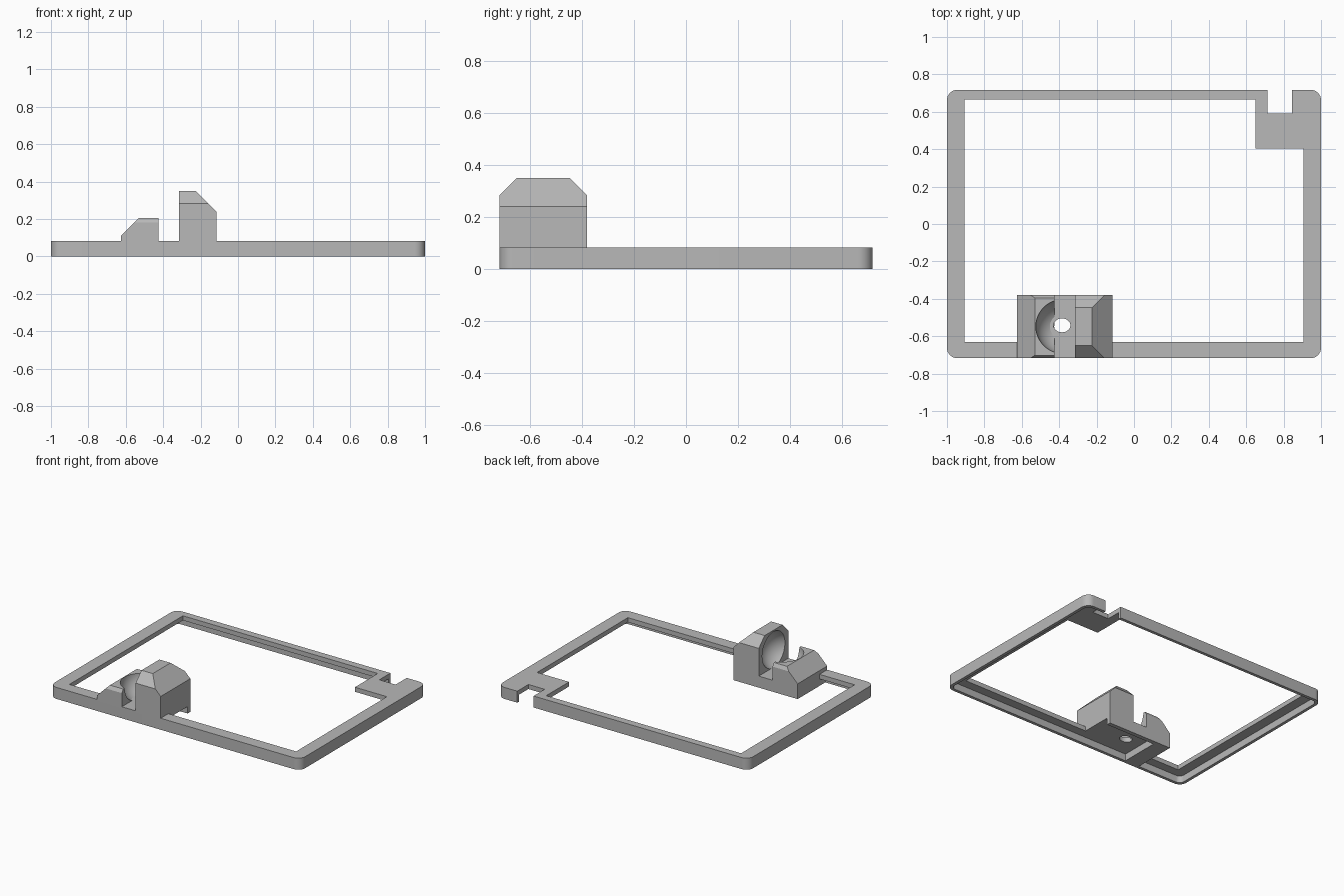
import bpy, bmesh, math
from mathutils import Vector

cube = bpy.data.objects.get("Cube")
if cube:
    bpy.data.objects.remove(cube, do_unlink=True)

GREY = (0.48, 0.48, 0.48, 1)
mat = bpy.data.materials.new("plain grey")
mat.use_nodes = True
mat.diffuse_color = GREY
bsdf = mat.node_tree.nodes["Principled BSDF"]
bsdf.inputs["Base Color"].default_value = GREY
bsdf.inputs["Roughness"].default_value = 0.7

HX, HY, TOP = 1.0, 0.717, 0.083      # frame half sizes and height
LIP = 0.05                           # underside of the top lip
WALL = 0.022
X0, X1, YF, YB = -0.625, -0.115, -HY, -0.38   # cradle footprint
SLOT0, SLOT1 = -0.425, -0.315


def make(name, bm):
    bmesh.ops.recalc_face_normals(bm, faces=bm.faces)
    me = bpy.data.meshes.new(name)
    bm.to_mesh(me)
    bm.free()
    me.materials.append(mat)
    ob = bpy.data.objects.new(name, me)
    bpy.context.collection.objects.link(ob)
    return ob


def prism(name, outline, z0, z1):
    bm = bmesh.new()
    face = bm.faces.new([bm.verts.new((x, y, z0)) for x, y in outline])
    new = bmesh.ops.extrude_face_region(bm, geom=[face])["geom"]
    verts = [g for g in new if isinstance(g, bmesh.types.BMVert)]
    bmesh.ops.translate(bm, verts=verts, vec=(0, 0, z1 - z0))
    return make(name, bm)


def rect(x0, x1, y0, y1):
    return [(x0, y0), (x1, y0), (x1, y1), (x0, y1)]


def rounded(hx, hy, r, steps=8):
    pts = []
    for q, (sx, sy) in enumerate([(-1, -1), (1, -1), (1, 1), (-1, 1)]):
        for i in range(steps + 1):
            a = math.pi + (q + i / steps) * math.pi / 2
            pts.append((sx * (hx - r) + r * math.cos(a),
                        sy * (hy - r) + r * math.sin(a)))
    return pts


def chamfered(name, x0, x1, z1, planes):
    # Box trimmed by sloping planes, each a point and an outward direction
    bm = bmesh.new()
    bmesh.ops.create_cube(bm, size=1)
    z0 = TOP - 0.01
    for v in bm.verts:
        v.co = Vector((x1 if v.co.x > 0 else x0, YB if v.co.y > 0 else YF,
                       z1 if v.co.z > 0 else z0))
    for p, n in planes:
        bmesh.ops.bisect_plane(bm, geom=bm.verts[:] + bm.edges[:] + bm.faces[:],
                               plane_co=p, plane_no=n, clear_outer=True)
        bmesh.ops.holes_fill(bm, edges=[e for e in bm.edges if e.is_boundary])
    return make(name, bm)


def cut(ob, cutter):
    mod = ob.modifiers.new("cut", "BOOLEAN")
    mod.operation, mod.solver, mod.object = "DIFFERENCE", "EXACT", cutter
    bpy.context.view_layer.objects.active = ob
    bpy.ops.object.modifier_apply(modifier=mod.name)
    bpy.data.objects.remove(cutter, do_unlink=True)


def smooth(ob):
    bpy.ops.object.select_all(action="DESELECT")
    ob.select_set(True)
    bpy.context.view_layer.objects.active = ob
    bpy.ops.object.shade_smooth_by_angle(angle=math.radians(28))


# Frame with its corner pad and cradle floor left standing by the window outline
frame = prism("frame", rounded(HX, HY, 0.055), 0, TOP)
window = [(-0.905, -0.63), (X0, -0.63), (X0, YB), (X1, YB), (X1, -0.63),
          (0.905, -0.63), (0.905, 0.405), (0.65, 0.405), (0.65, 0.665), (-0.905, 0.665)]
cut(frame, prism("window_cutter", window, -0.1, 0.2))

# Hollow underside, keeping a foot and a back rail below the cradle
ring = rounded(HX - WALL, HY - WALL, 0.035)
first = 9                            # points in the first corner
bottom = -HY + WALL
foot = [(X0, bottom), (X0, YB), (X1, YB), (X1, YB - 0.03),
        (-0.51, YB - 0.03), (-0.51, bottom)]
cut(frame, prism("recess_cutter", ring[:first] + foot + ring[first:], -0.1, LIP))

# Corner notch and screw hole
cut(frame, prism("notch_cutter", rect(0.715, 0.845, 0.59, 0.8), -0.1, 0.2))
hole = [(-0.385 + 0.045 * math.cos(a), -0.542 + 0.037 * math.sin(a))
        for a in (i * math.tau / 32 for i in range(32))]
cut(frame, prism("hole_cutter", hole, -0.1, 0.2))
smooth(frame)

# Tall and low halves of the ball cradle
tower = chamfered("cradle_tower", SLOT1, X1, 0.35, [
    ((-0.225, 0, 0.35), (1, 0, 1)),
    ((0, -0.65, 0.35), (0, -1, 1)),
    ((0, -0.447, 0.35), (0, 1, 1))])
hump = chamfered("cradle_hump", X0, SLOT0, 0.205, [
    ((-0.53, 0, 0.205), (-1, 0, 1)),
    ((0, YF + 0.015, 0.205), (0, -1.6, 1)),
    ((0, YB - 0.015, 0.205), (0, 1.6, 1))])

# Round socket shared by both halves
for part in (tower, hump):
    bm = bmesh.new()
    bmesh.ops.create_uvsphere(bm, u_segments=48, v_segments=24, radius=0.145)
    bmesh.ops.translate(bm, verts=bm.verts, vec=(-0.38, -0.548, 0.21))
    cut(part, make("socket_cutter", bm))
    smooth(part)
